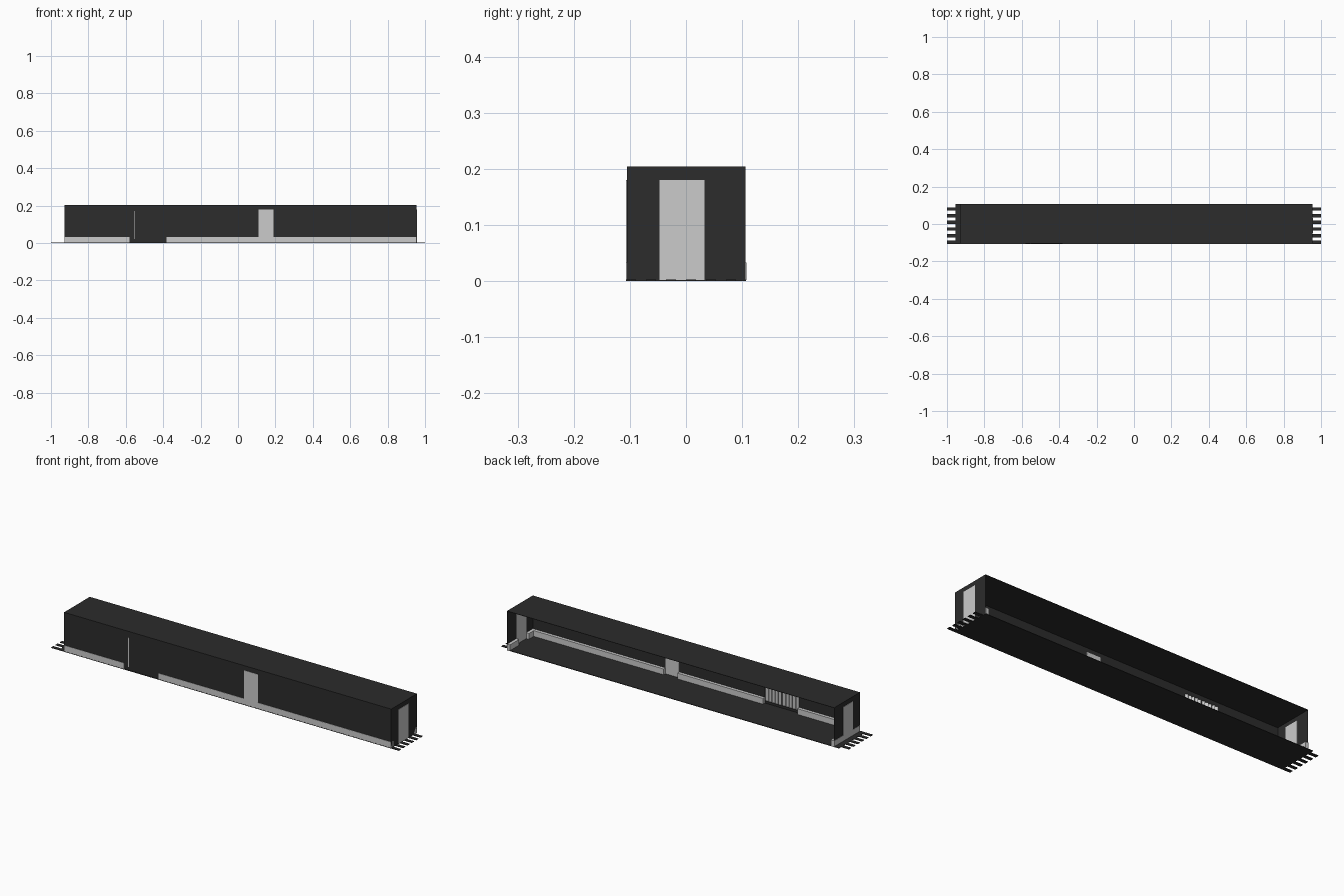
import bpy, bmesh

if "Cube" in bpy.data.objects:
    bpy.data.objects.remove(bpy.data.objects["Cube"])

# Main dimensions of the corridor
XL, XR = -0.927, 0.955      # end walls
YF, YB = -0.105, 0.106      # front wall, open back edge
TOP = 0.204
T = 0.002                   # sheet thickness
P = 0.0015                  # how far fittings poke through a wall

dark = bpy.data.materials.new("dark_panel")
dark.diffuse_color = (0.025, 0.025, 0.025, 1)
dark.use_nodes = True
dark.node_tree.nodes["Principled BSDF"].inputs["Base Color"].default_value = dark.diffuse_color


def finish(bm, name, mat=None):
    mesh = bpy.data.meshes.new(name)
    bm.to_mesh(mesh)
    bm.free()
    obj = bpy.data.objects.new(name, mesh)
    bpy.context.collection.objects.link(obj)
    if mat:
        mesh.materials.append(mat)
    return obj


def box(name, x, y, z, mat=None):
    bm = bmesh.new()
    bmesh.ops.create_cube(bm, size=1)
    for v in bm.verts:
        v.co = [r[0] + (c + 0.5) * (r[1] - r[0]) for r, c in zip((x, y, z), v.co)]
    return finish(bm, name, mat)


# Floor boards: every other board runs past the ends
pitch = 0.214 / 12
for i in range(12):
    half = 1.0 if i % 2 == 0 else 0.955
    y0 = -0.107 + i * pitch
    box("floor_board", (-half, half), (y0, y0 + pitch), (0, 0.003), dark)

# Shell: front wall, two end walls and roof, back left open
box("front_wall", (XL, XR), (YF, YF + T), (0, TOP), dark)
box("left_end_wall", (XL, XL + T), (YF, YB), (0, TOP), dark)
box("right_end_wall", (XR - T, XR), (YF, YB), (0, TOP), dark)
box("roof", (XL, XR), (YF, YB), (TOP - T, TOP), dark)

# Doors, just proud of both wall faces
D = (-0.047, 0.033)
door_z = (0.002, 0.18)
box("front_door", (0.11, 0.19), (YF - P, YF + T + P), door_z)
box("left_door", (XL - P, XL + T + P), D, door_z)
box("right_door", (XR - T - P, XR + P), D, door_z)

# Skirting boards, broken at the doors and curtains
SK, SH = 0.018, (0.002, 0.033)
for x in ((XL, -0.58), (-0.382, 0.11), (0.19, XR)):
    box("front_skirting", x, (YF - P, YF + SK), SH)
for y in ((YF, D[0]), (D[1], 0.108)):
    box("left_skirting", (XL - P, XL + SK), y, SH)
    box("right_skirting", (XR - SK, XR), y, SH)


# Pleated curtain panels on the inside of the front wall
def curtain(name, x0, x1, folds):
    bm = bmesh.new()
    n = folds * 2
    prev = None
    for i in range(n + 1):
        x = x0 + (x1 - x0) * i / n
        y = YF + (0.003 if i % 2 == 0 else 0.013)
        pair = [bm.verts.new((x, y, z)) for z in (0.02, 0.175)]
        if prev:
            bm.faces.new((prev[0], prev[1], pair[1], pair[0]))
        prev = pair
    obj = finish(bm, name)
    mod = obj.modifiers.new("thickness", "SOLIDIFY")
    mod.thickness = 0.001
    return obj


curtain("left_curtain", -0.578, -0.482, 5)
curtain("right_curtain", -0.478, -0.384, 5)
# Narrow curtain edge showing through the front wall
box("curtain_edge", (-0.557, -0.553), (YF - P, YF + 0.004), (0.02, 0.172))
